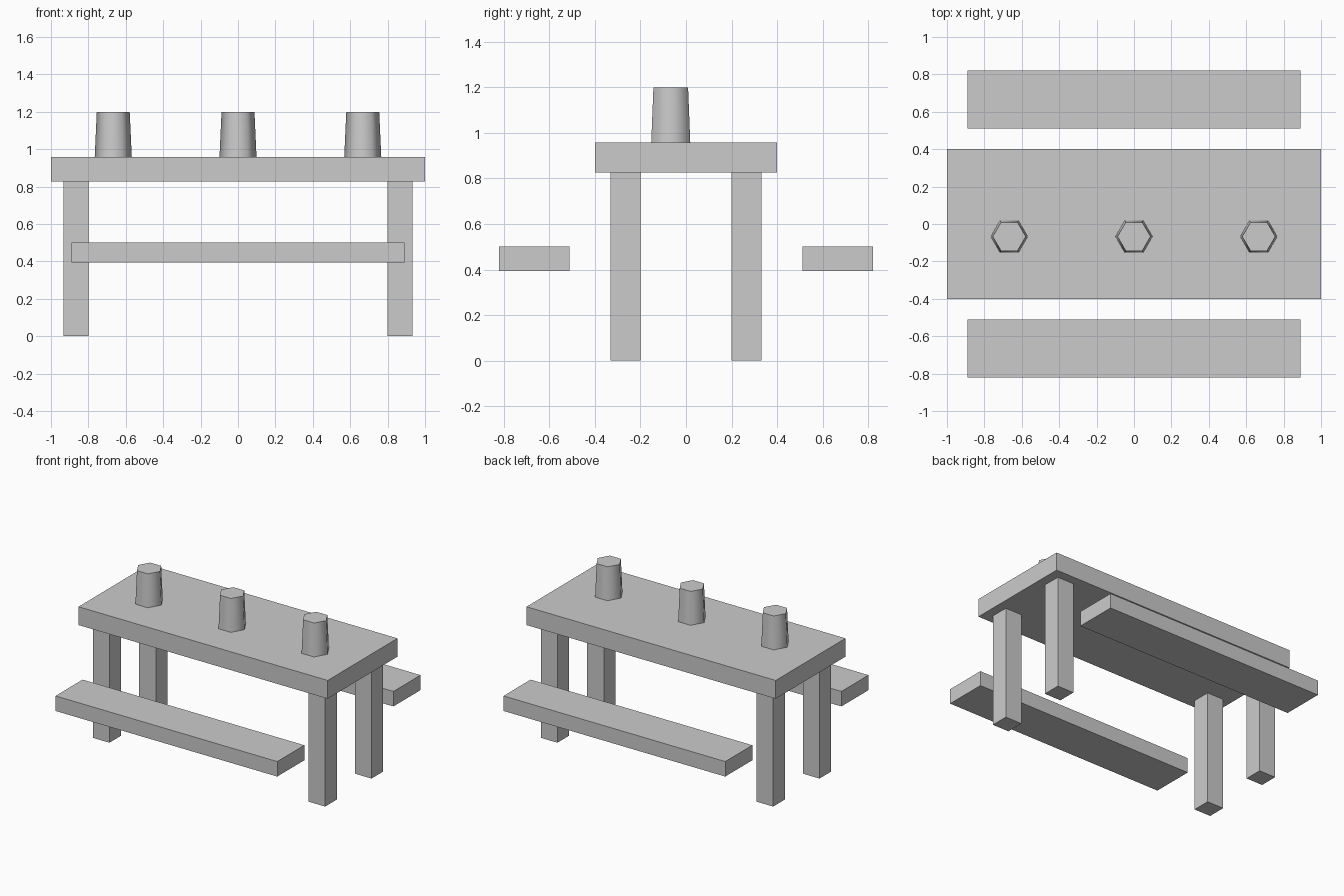
import bpy
import math

if "Cube" in bpy.data.objects:
    bpy.data.objects.remove(bpy.data.objects["Cube"])


def box(name, x, y, z):
    """Box from (min, max) ranges on each axis."""
    size = [b - a for a, b in (x, y, z)]
    centre = [(a + b) / 2 for a, b in (x, y, z)]
    bpy.ops.mesh.primitive_cube_add(size=1, location=centre)
    ob = bpy.context.object
    ob.name = name
    ob.scale = size
    bpy.ops.object.transform_apply(location=False, rotation=False, scale=True)
    return ob


def span(centre, width):
    return (centre - width / 2, centre + width / 2)


# Table top
box("table_top", (-1, 1), (-0.4, 0.4), (0.826, 0.959))

# Four square legs
for sy, depth in ((-1, "front"), (1, "back")):
    for sx, side in ((-1, "left"), (1, "right")):
        box(f"{depth}_{side}_leg", span(sx * 0.866, 0.133),
            span(sy * 0.266, 0.133), (0, 0.826))

# Floating bench planks, front and back
for sy, depth in ((-1, "front"), (1, "back")):
    box(f"{depth}_bench", (-0.89, 0.89), span(sy * 0.666, 0.31), (0.393, 0.502))

# Three tapered hexagonal cups, smooth around the sides with a crisp rim
for x, side in ((-0.667, "left"), (0, "middle"), (0.667, "right")):
    bpy.ops.mesh.primitive_cone_add(vertices=6, radius1=0.099, radius2=0.088,
                                    depth=0.241, location=(x, -0.067, 1.0795),
                                    rotation=(0, 0, math.radians(30)))
    bpy.context.object.name = f"{side}_cup"
    bpy.ops.object.shade_smooth_by_angle(angle=math.radians(70))
